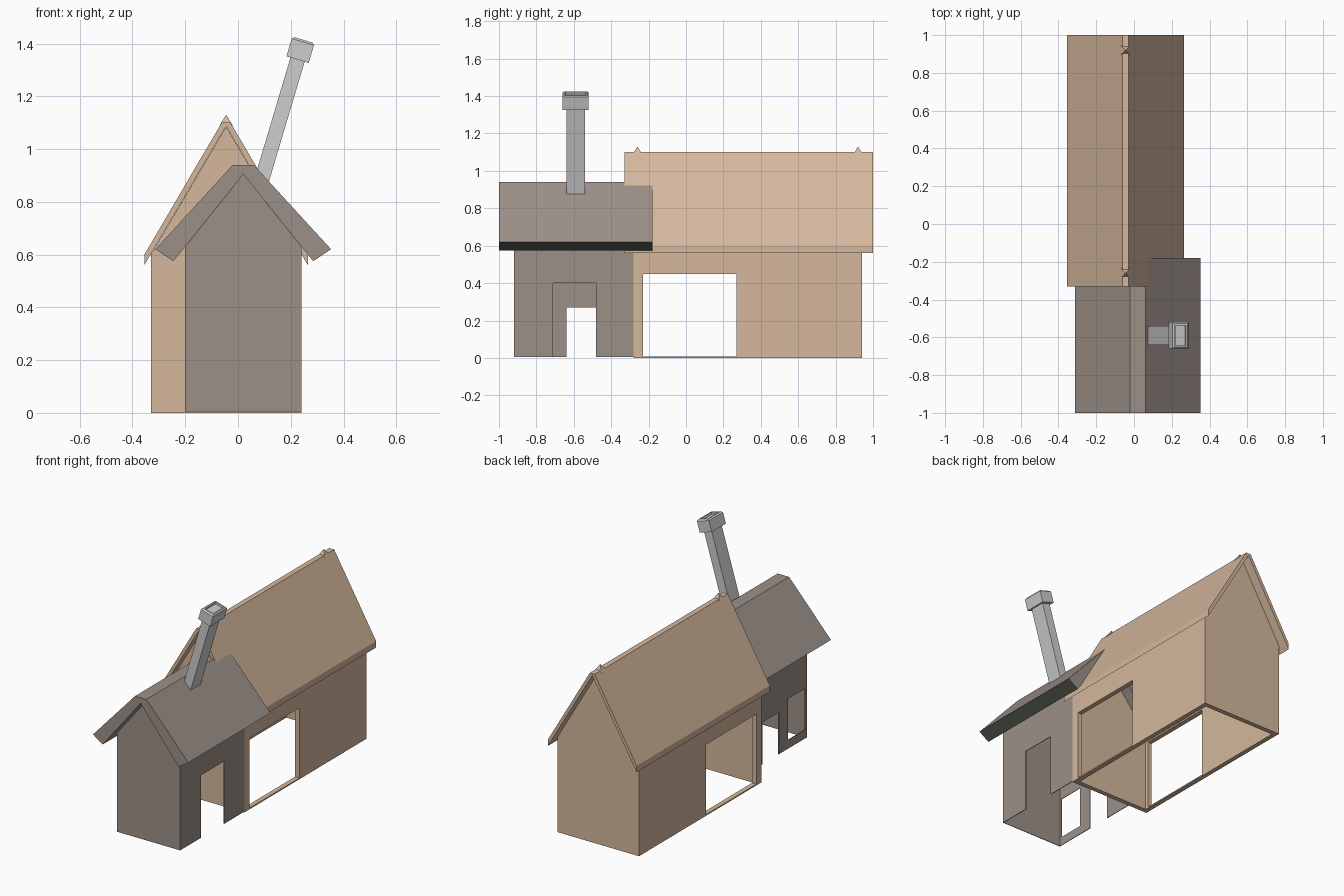
import bpy, bmesh, math
from mathutils import Matrix, Vector

cube = bpy.data.objects.get("Cube")
if cube:
    bpy.data.objects.remove(cube, do_unlink=True)


def material(name, rgb):
    m = bpy.data.materials.new(name)
    m.use_nodes = True
    m.diffuse_color = (*rgb, 1)
    m.node_tree.nodes["Principled BSDF"].inputs["Base Color"].default_value = (*rgb, 1)
    return m


TAN = material("tan_boards", (0.66, 0.475, 0.335))
STONE = material("warm_grey_stone", (0.335, 0.28, 0.25))
EAVE = material("dark_green_grey", (0.10, 0.108, 0.085))
PALE = material("pale_grey", (0.61, 0.61, 0.61))


def finish(name, bm, *mats):
    bmesh.ops.recalc_face_normals(bm, faces=bm.faces)
    me = bpy.data.meshes.new(name)
    bm.to_mesh(me)
    bm.free()
    for m in mats:
        me.materials.append(m)
    ob = bpy.data.objects.new(name, me)
    bpy.context.collection.objects.link(ob)
    return ob


def add_box(bm, lo, hi):
    lo, hi = Vector(lo), Vector(hi)
    mat = Matrix.Translation((lo + hi) / 2) @ Matrix.Diagonal((*(hi - lo), 1))
    return bmesh.ops.create_cube(bm, size=1, matrix=mat)["verts"]


def extrude_y(name, profile, y0, y1, *mats):
    """Extrude an x-z outline from y0 to y1."""
    bm = bmesh.new()
    face = bm.faces.new([bm.verts.new((x, y0, z)) for x, z in profile])
    out = bmesh.ops.extrude_face_region(bm, geom=[face])["geom"]
    moved = [v for v in out if isinstance(v, bmesh.types.BMVert)]
    bmesh.ops.translate(bm, verts=moved, vec=(0, y1 - y0, 0))
    return finish(name, bm, *mats)


def side_wall(name, x0, x1, y0, y1, z0, z1, openings, mat):
    """Long wall made of piers, headers and sills around (ya, yb, za, zb) openings."""
    bm = bmesh.new()
    y = y0
    for ya, yb, za, zb in openings:
        add_box(bm, (x0, y, z0), (x1, ya, z1))
        add_box(bm, (x0, ya, zb), (x1, yb, z1))
        if za > z0:
            add_box(bm, (x0, ya, z0), (x1, yb, za))
        y = yb
    add_box(bm, (x0, y, z0), (x1, y1, z1))
    return finish(name, bm, mat)


def gable(cx, half, z0, eave, apex):
    return [(cx - half, z0), (cx + half, z0), (cx + half, eave), (cx, apex), (cx - half, eave)]


# Barn walls
BX, BH, T = -0.045, 0.285, 0.03
barn_gable = gable(BX, BH, 0, 0.60, 1.085)
extrude_y("barn_front_wall", barn_gable, -0.28, -0.28 + T, TAN)
extrude_y("barn_back_wall", barn_gable, 0.94 - T, 0.94, TAN)
gate = [(-0.23, 0.27, 0.008, 0.45)]
for name, x0 in (("barn_right_wall", BX - BH), ("barn_left_wall", BX + BH - T)):
    side_wall(name, x0, x0 + T, -0.28 + T, 0.94 - T, 0, 0.60, gate, TAN)

# Barn roof with a narrow flat ridge
extrude_y("barn_roof", [
    (BX - 0.31, 0.60), (BX - 0.017, 1.10), (BX + 0.017, 1.10), (BX + 0.31, 0.60),
    (BX + 0.31, 0.56), (BX, 1.087), (BX - 0.31, 0.56)], -0.33, 1.0, TAN)

# Small ridge finials
for i, y in enumerate((-0.26, 0.92)):
    bm = bmesh.new()
    bmesh.ops.create_cone(bm, segments=4, radius1=0.035, radius2=0, depth=0.04,
                          cap_ends=True, matrix=Matrix.Translation((BX, y, 1.11))
                          @ Matrix.Rotation(math.pi / 4, 4, "Z"))
    finish(f"ridge_finial_{i + 1}", bm, TAN)

# Cabin walls, thin shell against the barn
CX, CH, S = 0.02, 0.22, 0.004
extrude_y("cabin_front_wall", gable(CX, CH, 0.005, 0.63, 0.905), -0.92, -0.92 + S, STONE)
side_wall("cabin_left_wall", CX + CH - S, CX + CH, -0.92 + S, -0.28, 0.005, 0.63,
          [(-0.71, -0.48, 0.005, 0.40)], STONE)
side_wall("cabin_right_wall", CX - CH, CX - CH + S, -0.92 + S, -0.28, 0.005, 0.63,
          [(-0.90, -0.73, 0.06, 0.32), (-0.64, -0.48, 0.005, 0.27)], STONE)

# Cabin roof, thick slab with dark eave ends
roof = extrude_y("cabin_roof", [
    (CX - 0.333, 0.62), (CX - 0.04, 0.94), (CX + 0.04, 0.94), (CX + 0.333, 0.62),
    (CX + 0.265, 0.575), (CX, 0.905), (CX - 0.265, 0.575)], -1.0, -0.18, STONE, EAVE)
for p in roof.data.polygons:
    if abs(p.normal.y) < 0.5 and p.center.z < 0.61:
        p.material_index = 1

# Leaning chimney: shaft and hollowed cap
lean = Matrix.Translation((0.083, -0.59, 0.86)) @ Matrix.Rotation(math.radians(16.6), 4, "Y")
bm = bmesh.new()
add_box(bm, (-0.028, -0.05, 0), (0.028, 0.05, 0.52))
finish("chimney_shaft", bm, PALE).matrix_world = lean

bm = bmesh.new()
add_box(bm, (-0.044, -0.07, 0.5), (0.044, 0.07, 0.578))
bm.faces.ensure_lookup_table()
bm.normal_update()
top = max(bm.faces, key=lambda f: f.calc_center_median().z)
bmesh.ops.bevel(bm, geom=list(top.edges), offset=0.008, segments=1, affect="EDGES")
top = max(bm.faces, key=lambda f: f.calc_center_median().z)
bmesh.ops.inset_individual(bm, faces=[top], thickness=0.012)
bmesh.ops.inset_individual(bm, faces=[top], thickness=0.001, depth=-0.012)
finish("chimney_cap", bm, PALE).matrix_world = lean
